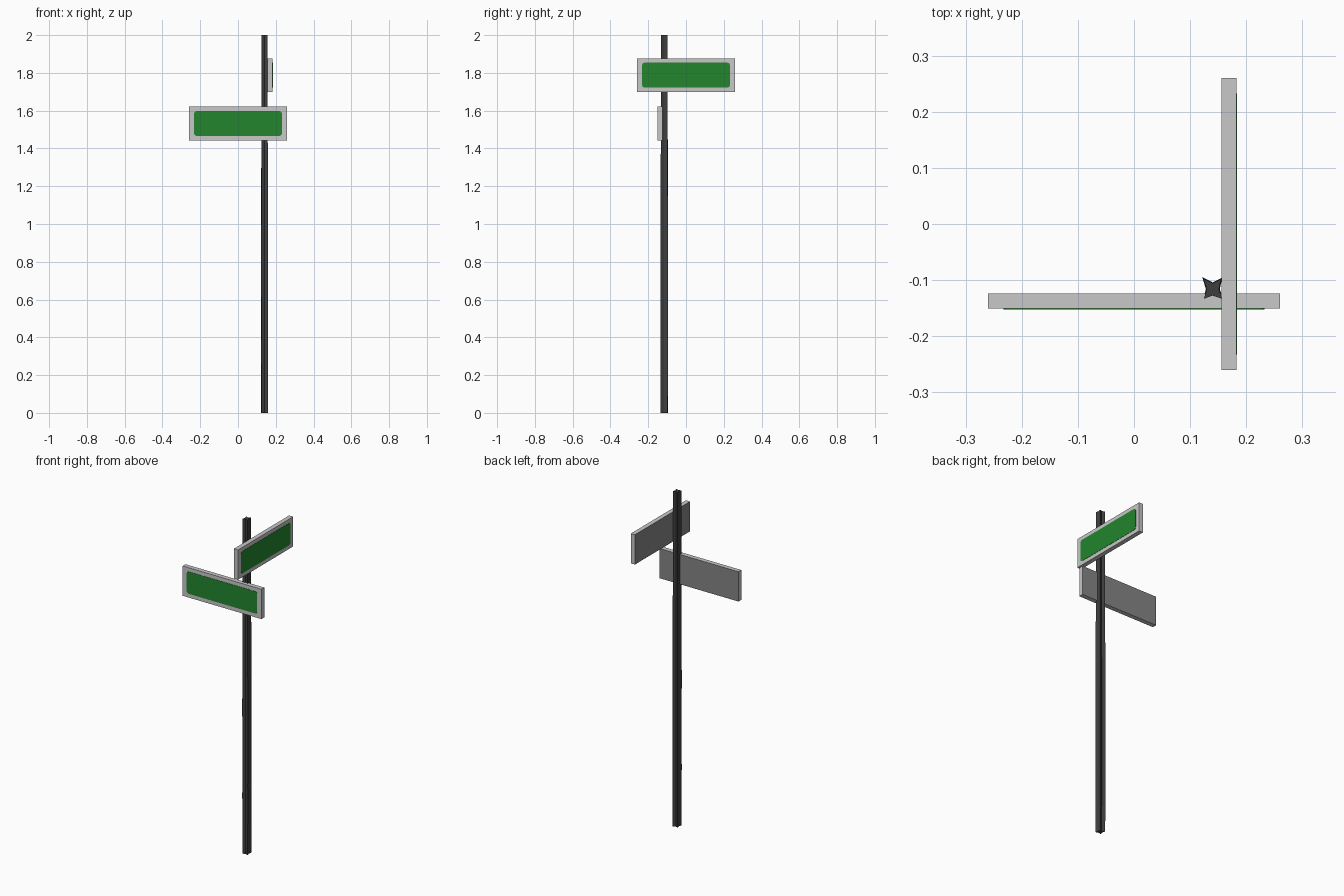
import bpy, bmesh, math
from mathutils import Matrix, Vector

if "Cube" in bpy.data.objects:
    bpy.data.objects.remove(bpy.data.objects["Cube"])


def material(name, rgb):
    m = bpy.data.materials.new(name)
    m.diffuse_color = (*rgb, 1)
    m.use_nodes = True
    m.node_tree.nodes["Principled BSDF"].inputs["Base Color"].default_value = m.diffuse_color
    return m


LIGHT = material("light grey", (0.578, 0.578, 0.578))
BACK = material("mid grey", (0.24, 0.24, 0.24))
GREEN = material("sign green", (0.016, 0.235, 0.026))
DARK = material("dark metal", (0.048, 0.048, 0.048))


def finish(bm, name, mats, matrix=None):
    if matrix:
        bm.transform(matrix)
    me = bpy.data.meshes.new(name)
    bm.to_mesh(me)
    bm.free()
    for m in mats:
        me.materials.append(m)
    ob = bpy.data.objects.new(name, me)
    bpy.context.collection.objects.link(ob)
    return ob


def prism(bm, rings):
    """Loft closed rings of points, capping both ends."""
    loops = [[bm.verts.new(p) for p in r] for r in rings]
    n = len(loops[0])
    for a, b in zip(loops, loops[1:]):
        for i in range(n):
            bm.faces.new((a[i], a[(i + 1) % n], b[(i + 1) % n], b[i]))
    bm.faces.new(loops[0])
    bm.faces.new(loops[-1])
    bmesh.ops.recalc_face_normals(bm, faces=bm.faces)


# Pole: four-pointed star section, very slightly uneven along its height
star = [(-0.017, 0.020), (-0.011, 0), (-0.016, -0.018), (0, -0.012),
        (0.018, -0.018), (0.012, 0), (0.016, 0.019), (0, 0.011)]
levels = [(0, 1.0), (0.36, 1.08), (0.4, 1.04), (0.9, 1.08), (1.15, 1.02), (1.5, 0.96), (2.0, 0.96)]
bm = bmesh.new()
prism(bm, [[(0.14 + x * s, -0.116 + y * s, z) for x, y in star] for z, s in levels])
finish(bm, "pole", [DARK])


# Signs: board facing -y in its own frame, with a green plate on the front
def sign(prefix, matrix):
    bm = bmesh.new()
    bmesh.ops.create_cube(bm, size=1, matrix=Matrix.Diagonal((0.52, 0.027, 0.178, 1)))
    for f in bm.faces:
        f.material_index = 1 if f.normal.y > 0.9 else 0
    finish(bm, prefix + "_board", [LIGHT, BACK], matrix)

    w, h, r = 0.2325, 0.066, 0.013
    outline = []
    for sx, sz, a0 in ((1, 1, 0), (-1, 1, 90), (-1, -1, 180), (1, -1, 270)):
        for k in range(3):
            a = math.radians(a0 + 45 * k)
            outline.append((sx * (w - r) + r * math.cos(a), sz * (h - r) + r * math.sin(a)))
    bm = bmesh.new()
    prism(bm, [[(x, y, z) for x, z in outline] for y in (-0.0130, -0.0150)])
    finish(bm, prefix + "_panel", [GREEN], matrix)


sign("lower_sign", Matrix.Translation((0, -0.137, 1.532)))
sign("upper_sign", Matrix.Translation((0.169, 0, 1.788)) @ Matrix.Rotation(math.pi / 2, 4, 'Z'))
